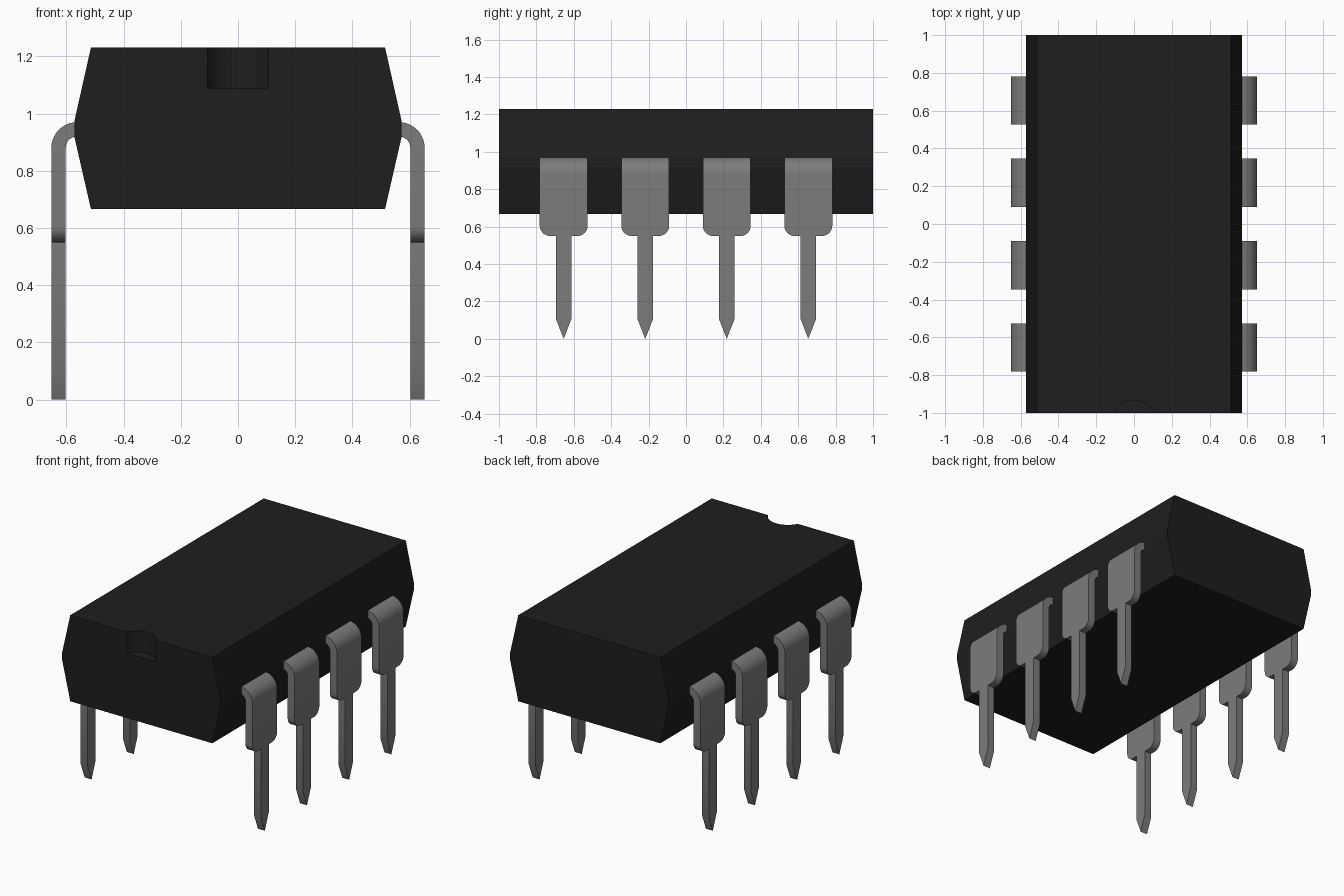
import bpy, bmesh, math
from mathutils import Vector

if "Cube" in bpy.data.objects:
    bpy.data.objects.remove(bpy.data.objects["Cube"])


def material(name, v):
    m = bpy.data.materials.new(name)
    m.diffuse_color = (v, v, v, 1)
    m.use_nodes = True
    m.node_tree.nodes["Principled BSDF"].inputs["Base Color"].default_value = m.diffuse_color
    return m


def link(name, mesh):
    ob = bpy.data.objects.new(name, mesh)
    bpy.context.collection.objects.link(ob)
    return ob


def prism(bm, points, offset):
    """Extrude a closed outline; returns nothing, leaves a closed solid in bm."""
    face = bm.faces.new([bm.verts.new(p) for p in points])
    ext = bmesh.ops.extrude_face_region(bm, geom=[face], use_keep_orig=True)
    verts = [g for g in ext["geom"] if isinstance(g, bmesh.types.BMVert)]
    bmesh.ops.translate(bm, verts=verts, vec=offset)
    bmesh.ops.recalc_face_normals(bm, faces=bm.faces)


# Body: eight-sided profile with a narrow parting band, run along y
half = [(0.514, 0.667), (0.572, 0.92), (0.572, 0.972), (0.514, 1.23)]
profile = half + [(-x, z) for x, z in reversed(half)]
bm = bmesh.new()
prism(bm, [(x, -1, z) for x, z in profile], Vector((0, 2, 0)))
mesh = bpy.data.meshes.new("body")
bm.to_mesh(mesh)
bm.free()
mesh.materials.append(material("black_plastic", 0.013))
body = link("body", mesh)

# Orientation notch: shallow cylinder cut in the front top edge
bpy.ops.mesh.primitive_cylinder_add(vertices=64, radius=0.119, depth=0.4,
                                    location=(0, -1.052, 1.29))
cutter = bpy.context.object
cutter.name = "notch_cutter"
cutter.data.materials.append(body.data.materials[0])
cutter.hide_render = True
cutter.display_type = 'WIRE'
cut = body.modifiers.new("notch", 'BOOLEAN')
cut.operation = 'DIFFERENCE'
cut.solver = 'EXACT'
cut.object = cutter

# Pin: blade outline with rounded shoulders, narrow leg and pointed tip
wide, thin, r = 0.128, 0.041, 0.055
side = [(wide, 0.88)]
for i in range(9):
    a = math.radians(90 * i / 8)
    side.append((wide - r + r * math.cos(a), 0.55 + r - r * math.sin(a)))
side += [(thin, 0.55), (thin, 0.105)]
outline = side + [(0, 0)] + [(-y, z) for y, z in reversed(side)]
bm = bmesh.new()
prism(bm, [(0.602, y, z) for y, z in outline], Vector((0.05, 0, 0)))

# Pin bend: spin the top face a quarter turn into the body
top = max(bm.faces, key=lambda f: f.calc_center_median().z)
bmesh.ops.spin(bm, geom=[top] + list(top.edges) + list(top.verts),
               cent=(0.562, 0, 0.88), axis=(0, -1, 0),
               angle=math.pi / 2, steps=10)
bmesh.ops.remove_doubles(bm, verts=bm.verts, dist=1e-5)
inner = [f for f in bm.faces if abs(f.calc_center_median().z - 0.88) < 1e-4]
bmesh.ops.delete(bm, geom=inner, context='FACES_ONLY')
bmesh.ops.recalc_face_normals(bm, faces=bm.faces)
pin_mesh = bpy.data.meshes.new("pin")
bm.to_mesh(pin_mesh)
bm.free()
pin_mesh.materials.append(material("pin_metal", 0.2))

# Two rows of four pins
pins = []
for s, row in enumerate(("right", "left")):
    for i in range(4):
        pin = link(f"pin_{row}_{i + 1}", pin_mesh)
        pin.location.y = (i - 1.5) * 0.436
        pin.rotation_euler.z = math.pi * s
        pins.append(pin)

bpy.ops.object.select_all(action='DESELECT')
pins[0].select_set(True)
bpy.context.view_layer.objects.active = pins[0]
bpy.ops.object.shade_smooth_by_angle(angle=math.radians(30))
